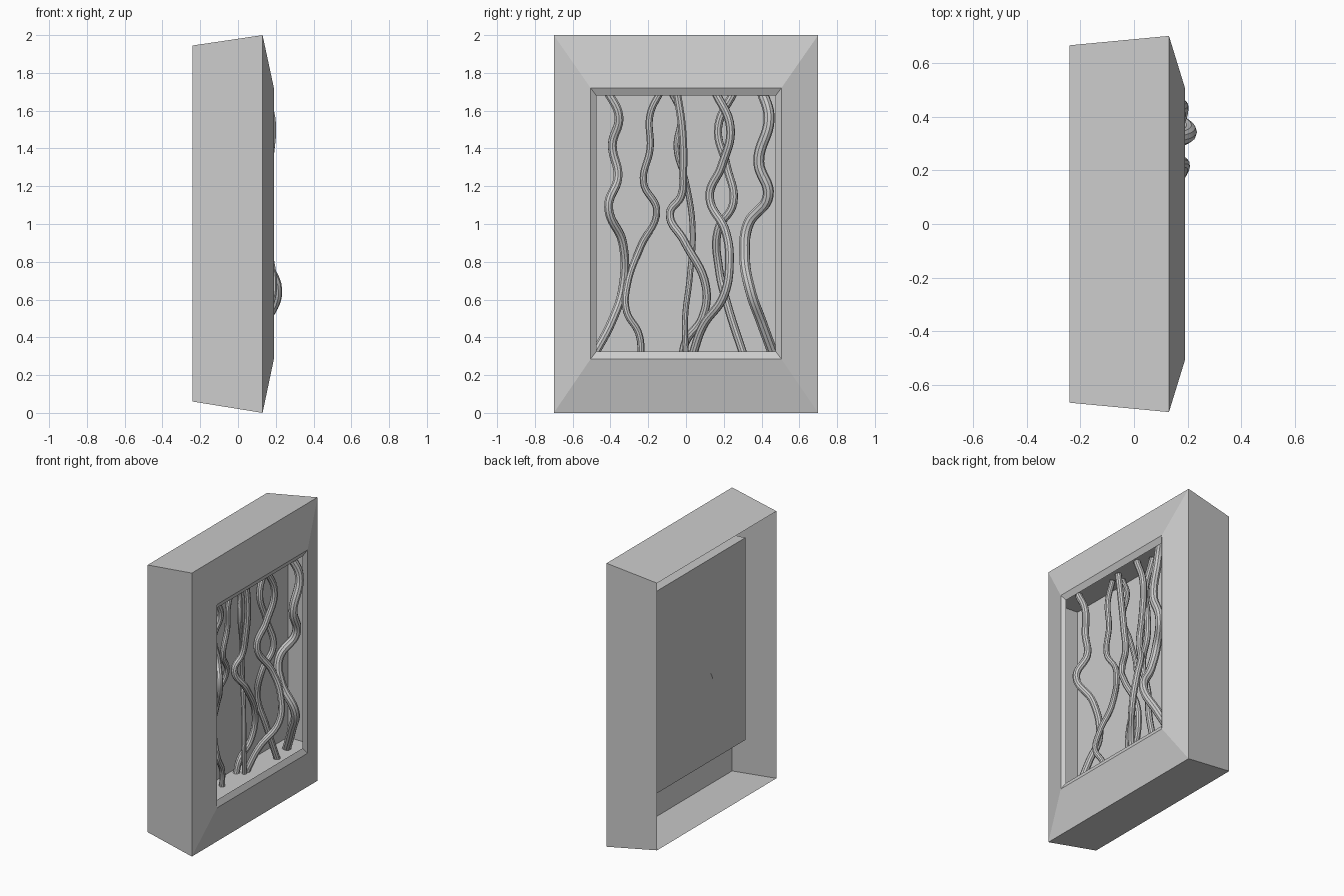
import bpy, bmesh


def ring_loft(name, rings, cap_first=False):
    """Loft rectangles given as (x, half_y, z_low, z_high)."""
    bm = bmesh.new()
    loops = []
    for x, h, lo, hi in rings:
        loops.append([bm.verts.new((x, y, z)) for y, z in
                      ((-h, lo), (h, lo), (h, hi), (-h, hi))])
    for a, b in zip(loops, loops[1:]):
        for i in range(4):
            j = (i + 1) % 4
            bm.faces.new((a[i], a[j], b[j], b[i]))
    if cap_first:
        bm.faces.new(loops[0][::-1])
    mesh = bpy.data.meshes.new(name)
    bm.to_mesh(mesh)
    bm.free()
    obj = bpy.data.objects.new(name, mesh)
    bpy.context.collection.objects.link(obj)
    return obj


def strand(name, radius, pts):
    """Smooth tube through (x, y, z) points."""
    cu = bpy.data.curves.new(name, 'CURVE')
    cu.dimensions = '3D'
    cu.bevel_depth = radius
    cu.bevel_resolution = 3
    cu.resolution_u = 8
    cu.use_fill_caps = True
    sp = cu.splines.new('BEZIER')
    sp.bezier_points.add(len(pts) - 1)
    for bp, co in zip(sp.bezier_points, pts):
        bp.co = co
        bp.handle_left_type = bp.handle_right_type = 'AUTO'
    obj = bpy.data.objects.new(name, cu)
    bpy.context.collection.objects.link(obj)
    bpy.ops.object.select_all(action='DESELECT')
    obj.select_set(True)
    bpy.context.view_layer.objects.active = obj
    bpy.ops.object.convert(target='MESH')
    bpy.ops.object.shade_smooth_by_angle()


# Outer frame shell: open back, tapered sides, sloped face, inner lip
ring_loft("frame", [
    (-0.24, 0.665, 0.06, 1.945),
    (0.13, 0.70, 0.0, 2.0),
    (0.19, 0.505, 0.285, 1.72),
    (0.17, 0.475, 0.325, 1.68),
])

# Recessed tray behind the opening
ring_loft("recess_box", [
    (-0.037, 0.608, 0.298, 1.725),
    (0.158, 0.608, 0.298, 1.715),
], cap_first=True)

# Twisting strands
strand("strand_1", 0.024, [
    (.11, -.42, 1.71), (.11, -.355, 1.57), (.08, -.39, 1.42), (.09, -.36, 1.25),
    (.14, -.41, 1.09), (.06, -.335, .90), (.01, -.335, .66), (.05, -.39, .49),
    (.07, -.49, .30)])
strand("strand_2", 0.019, [
    (.07, -.13, 1.71), (.06, -.19, 1.58), (.05, -.19, 1.40), (.04, -.225, 1.22),
    (.02, -.155, 1.07), (-.02, -.24, .88), (.03, -.31, .68), (.06, -.315, .54),
    (.05, -.25, .42), (.04, -.235, .29)])
strand("strand_3", 0.016, [
    (.02, -.085, 1.71), (.03, -.03, 1.58), (.05, -.05, 1.40), (.03, 0, 1.22),
    (.01, .035, .98), (.03, .02, .72), (.05, -.005, .50), (.05, 0, .29)])
strand("strand_4", 0.022, [
    (.09, -.05, 1.71), (.09, -.02, 1.50), (.07, -.015, 1.28), (.05, -.025, 1.15),
    (.03, -.085, 1.055), (.07, -.01, .91), (.06, .105, .67), (.04, .085, .50),
    (.01, 0, .38), (0, -.02, .29)])
strand("strand_5", 0.023, [
    (.10, .15, 1.71), (.12, .235, 1.51), (.09, .19, 1.31), (.06, .125, 1.145),
    (.12, .21, .96), (.17, .23, .80), (.18, .20, .62), (.10, .09, .46),
    (.04, .03, .29)])
strand("strand_6", 0.022, [
    (.06, .26, 1.71), (.05, .17, 1.51), (.07, .215, 1.31), (.10, .25, 1.11),
    (.07, .17, .97), (.03, .175, .76), (.06, .22, .57), (.09, .31, .29)])
strand("strand_7", 0.029, [
    (.12, .40, 1.71), (.17, .44, 1.56), (.16, .385, 1.33), (.15, .435, 1.15),
    (.09, .33, 1.0), (.12, .31, .84), (.205, .34, .65), (.14, .40, .48),
    (.05, .47, .29)])
